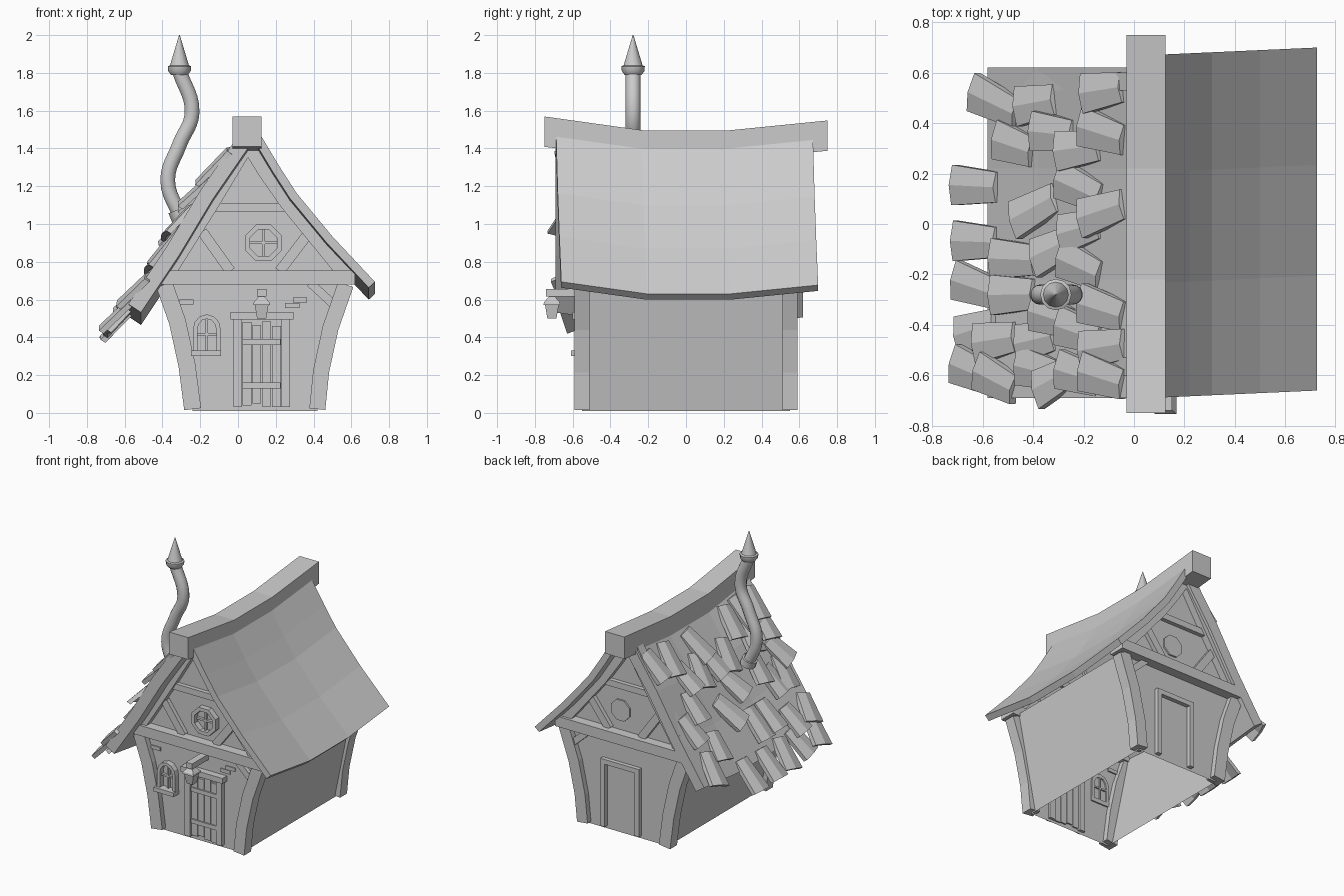
import bpy, bmesh, math, random
from mathutils import Vector, Matrix

random.seed(11)
if "Cube" in bpy.data.objects:
    bpy.data.objects.remove(bpy.data.objects["Cube"])

clay = bpy.data.materials.new("clay_grey")
clay.use_nodes = True
clay.diffuse_color = (0.6, 0.6, 0.6, 1)
clay.node_tree.nodes["Principled BSDF"].inputs["Base Color"].default_value = (0.6, 0.6, 0.6, 1)


def finish(name, bm):
    bmesh.ops.recalc_face_normals(bm, faces=bm.faces)
    mesh = bpy.data.meshes.new(name)
    bm.to_mesh(mesh)
    bm.free()
    mesh.materials.append(clay)
    obj = bpy.data.objects.new(name, mesh)
    bpy.context.collection.objects.link(obj)
    return obj


def loft(name, rings, closed=False):
    """Skin equal-length rings of points, capped unless closed."""
    bm = bmesh.new()
    rows = [[bm.verts.new(p) for p in ring] for ring in rings]
    pairs = list(zip(rows, rows[1:])) + ([(rows[-1], rows[0])] if closed else [])
    for a, b in pairs:
        for i in range(len(a)):
            j = (i + 1) % len(a)
            bm.faces.new((a[i], a[j], b[j], b[i]))
    if not closed:
        bm.faces.new(rows[0])
        bm.faces.new(rows[-1])
    return finish(name, bm)


def prism(name, outline, y0, y1):
    return loft(name, [[(x, y, z) for x, z in outline] for y in (y0, y1)])


def box(name, x0, x1, y0, y1, z0, z1):
    return prism(name, [(x0, z0), (x1, z0), (x1, z1), (x0, z1)], y0, y1)


def strip(name, path, width, y0, y1, closed=False):
    """Flat timber of even width following a path in the xz plane."""
    pts = [Vector(p) for p in path]
    n = len(pts)
    rings = []
    for i, p in enumerate(pts):
        before = pts[i - 1] if closed or i > 0 else p
        after = pts[(i + 1) % n] if closed or i < n - 1 else p
        t = (after - before).normalized()
        side = Vector((-t.y, t.x)) * width / 2
        a, b = p + side, p - side
        rings.append([(a.x, y0, a.y), (a.x, y1, a.y), (b.x, y1, b.y), (b.x, y0, b.y)])
    return loft(name, rings, closed)


def sag(y):
    """Rise of ridge and eaves towards the two gable ends."""
    return max(0, abs(y) - 0.22) * (0.14 if y < 0 else 0.1)


def sagging(name, outline, stations, skew=0):
    return loft(name, [[(x, y + skew * (x - 0.4), z + sag(y)) for x, z in outline]
                       for y in stations])


def slab(profile, thick):
    """Close a roof profile into a section of the given thickness."""
    pts = [Vector(p) for p in profile]
    under = []
    for i, p in enumerate(pts):
        t = (pts[min(i + 1, len(pts) - 1)] - pts[max(i - 1, 0)]).normalized()
        normal = Vector((-t.y, t.x))
        under.append(p - normal * thick * (1 if normal.y > 0 else -1))
    return pts + under[::-1]


# Leaning walls with gables, open below and under the roof
walls = prism("walls", [(-0.24, 0.01), (-0.38, 0.7), (0.055, 1.39), (0.56, 0.7), (0.42, 0.01)],
              -0.55, 0.55)
bm = bmesh.new()
bm.from_mesh(walls.data)
bmesh.ops.delete(bm, geom=[f for f in bm.faces if abs(f.normal.z) > 0.4], context="FACES")
bm.to_mesh(walls.data)
bm.free()

# Ridge beam and the two roof slopes
sagging("ridge_beam", [(-0.03, 1.335), (0.125, 1.335), (0.125, 1.495), (-0.03, 1.495)],
        [-0.75, -0.5, -0.22, 0.22, 0.5, 0.75])
sagging("left_roof", slab([(0.1, 1.44), (0.22, 1.24), (0.31, 1.1), (0.5, 0.87), (0.725, 0.63)], 0.045),
        [-0.675, -0.22, 0.22, 0.685], skew=0.045)
shingle_bed = [(0.0, 1.4), (-0.2, 1.11), (-0.38, 0.81), (-0.58, 0.51)]
sagging("right_roof", slab(shingle_bed, 0.08), [-0.69, -0.22, 0.22, 0.62])


# Arched shingles scattered over the right roof
def shingle(x, y):
    low, high = next(((b, a) for a, b in zip(shingle_bed, shingle_bed[1:]) if x >= b[0]),
                     (shingle_bed[-1], shingle_bed[-2]))
    down = Vector((low[0] - high[0], 0, low[1] - high[1])).normalized()
    normal = Vector((down.z, 0, -down.x))
    z = low[1] + (x - low[0]) * down.z / down.x + sag(y)
    spin = Matrix.Rotation(math.radians(random.uniform(-22, 22)), 3, normal)
    across = spin @ Vector((0, 1, 0))
    down = spin @ down
    lift = random.uniform(0.04, 0.065)
    half = random.uniform(0.105, 0.125)
    rings = []
    for u, wide, rise in ((-half, 0.06, 0.008), (half, 0.08, lift)):
        centre = Vector((x, y, z)) + down * u + normal * rise
        top = [(-wide, 0), (0, 0.014), (wide, 0)]
        section = top + [(v, h - 0.03) for v, h in reversed(top)]
        rings.append([centre + across * v + normal * h for v, h in section])
    loft("shingle", rings)


for x, row in {
    -0.61: (0.15, -0.07, -0.25, -0.42, -0.59),
    -0.53: (0.48, -0.46, -0.62),
    -0.46: (0.31, -0.14, -0.28),
    -0.37: (0.48, 0.06, -0.46, -0.58),
    -0.3: (0.36, -0.1, -0.37, -0.62),
    -0.2: (0.3, 0.14, -0.02, -0.17, -0.43, -0.6),
    -0.11: (0.53, 0.36, 0.05, -0.34, -0.49, -0.61),
}.items():
    for y in row:
        shingle(x, y)

# Timber framing, repeated on both gables
for s, end in ((-1, "front"), (1, "back")):
    y0, y1 = s * 0.51, s * 0.59
    strip(end + "_right_post", [(-0.24, 0.02), (-0.27, 0.25), (-0.32, 0.48), (-0.39, 0.68)], 0.09, y0, y1)
    strip(end + "_left_post", [(0.42, 0.02), (0.44, 0.22), (0.49, 0.45), (0.57, 0.68)], 0.085, y0, y1)
    box(end + "_tie_beam", -0.405, 0.62, s * 0.5, s * 0.62, 0.68, 0.755)
    y0, y1 = s * 0.53, s * 0.6
    strip(end + "_right_rafter", [(0.05, 1.45), (-0.16, 1.1), (-0.39, 0.735)], 0.105, y0, y1)
    strip(end + "_left_rafter", [(0.05, 1.44), (0.15, 1.28), (0.265, 1.115), (0.575, 0.735)], 0.09, y0, y1)
    y0, y1 = s * 0.53, s * 0.58
    box(end + "_collar_beam", -0.13, 0.28, y0, y1, 1.065, 1.11)
    strip(end + "_right_brace", [(-0.19, 0.96), (-0.04, 0.75)], 0.055, y0, y1)
    strip(end + "_left_brace", [(0.38, 0.96), (0.22, 0.75)], 0.055, y0, y1)
    strip(end + "_corner_brace", [(0.38, 0.69), (0.51, 0.57)], 0.045, y0, y1)

# Door frames
for x in (-0.01, 0.265):
    box("back_door_jamb", x - 0.0175, x + 0.0175, 0.53, 0.58, 0.03, 0.485)
box("back_door_head", -0.0275, 0.2825, 0.53, 0.58, 0.485, 0.52)
box("door_jamb_right", -0.025, 0.02, -0.58, -0.53, 0.03, 0.5)
box("door_jamb_left", 0.23, 0.275, -0.58, -0.53, 0.03, 0.5)
box("door_lintel", -0.04, 0.295, -0.6, -0.53, 0.495, 0.535)

# Plank door with two battens
for i, (foot, head) in enumerate(((0.04, 0.48), (0.05, 0.465), (0.035, 0.485), (0.03, 0.46))):
    x = 0.024 + i * 0.052
    box("door_plank", x, x + 0.047, -0.565, -0.54, foot, head)
for z in (0.13, 0.36):
    box("door_batten", 0.025, 0.225, -0.575, -0.555, z, z + 0.03)


# Round window in front, plain round panel behind
def octagon(radius):
    turns = [math.pi * (i + 0.5) / 4 for i in range(8)]
    return [(0.135 + radius * math.cos(a), 0.9 + radius * math.sin(a)) for a in turns]


strip("round_window_frame", octagon(0.09), 0.028, -0.59, -0.54, closed=True)
box("round_window_bar", 0.128, 0.142, -0.57, -0.54, 0.82, 0.98)
box("round_window_bar", 0.055, 0.215, -0.57, -0.54, 0.893, 0.907)
prism("back_round_panel", octagon(0.08), 0.54, 0.562)

# Arched window with sill and glazing bars
arch = [(-0.165 - 0.062 * math.cos(a), 0.44 + 0.07 * math.sin(a))
        for a in (math.pi * i / 6 for i in range(7))]
strip("arched_window_frame", [(-0.227, 0.33)] + arch + [(-0.103, 0.33)], 0.024, -0.59, -0.54)
box("window_sill", -0.25, -0.09, -0.61, -0.54, 0.3, 0.33)
box("window_bar", -0.171, -0.159, -0.57, -0.54, 0.33, 0.51)
box("window_bar", -0.227, -0.103, -0.57, -0.54, 0.41, 0.422)

# Bare bricks showing through the plaster
for x, z in ((0.29, 0.585), (0.25, 0.555), (-0.31, 0.575)):
    box("brick", x, x + 0.075, -0.558, -0.54, z, z + 0.026)

# Lantern hanging from a bracket above the door
box("lantern_bracket", 0.1, 0.15, -0.74, -0.54, 0.615, 0.655)
rings = []
for z, r in ((0.5, 0.024), (0.57, 0.036), (0.572, 0.044), (0.585, 0.042), (0.62, 0.012)):
    rings.append([(0.125 + a * r, -0.71 + b * r, z) for a, b in ((-1, -1), (1, -1), (1, 1), (-1, 1))])
loft("lantern", rings)

# Crooked chimney pipe
curve = bpy.data.curves.new("chimney_path", "CURVE")
curve.dimensions = "3D"
curve.bevel_depth = 0.04
curve.bevel_resolution = 5
curve.use_fill_caps = True
spline = curve.splines.new("BEZIER")
path = [(-0.3, 1.03), (-0.372, 1.23), (-0.31, 1.42), (-0.243, 1.59), (-0.31, 1.81)]
spline.bezier_points.add(len(path) - 1)
for point, (x, z) in zip(spline.bezier_points, path):
    point.co = (x, -0.28, z)
    point.handle_left_type = point.handle_right_type = "AUTO"
spline.resolution_u = 6
pipe = bpy.data.objects.new("chimney_pipe", curve)
bpy.context.collection.objects.link(pipe)
curve.materials.append(clay)


def turned(name, centre, profile, axis):
    rot = Vector((0, 0, 1)).rotation_difference(Vector(axis))
    return loft(name, [[Vector(centre) + rot @ Vector((r * math.cos(a), r * math.sin(a), h))
                        for a in (math.tau * i / 12 for i in range(12))] for h, r in profile])


# Chimney cap and foot collar
cap = turned("chimney_cap", (-0.31, -0.28, 1.79),
             [(0, 0.045), (0.02, 0.06), (0.045, 0.062), (0.05, 0.05), (0.21, 0.002)], (0, 0, 1))
foot = turned("chimney_collar", (-0.3, -0.28, 1.03), [(0, 0.053), (0.05, 0.053)], (-0.4, 0, 1))

# Smooth the round parts
bpy.ops.object.select_all(action="DESELECT")
for obj in (pipe, cap, foot):
    obj.select_set(True)
bpy.context.view_layer.objects.active = pipe
bpy.ops.object.convert(target="MESH")
bpy.ops.object.shade_smooth_by_angle(angle=math.radians(40))
